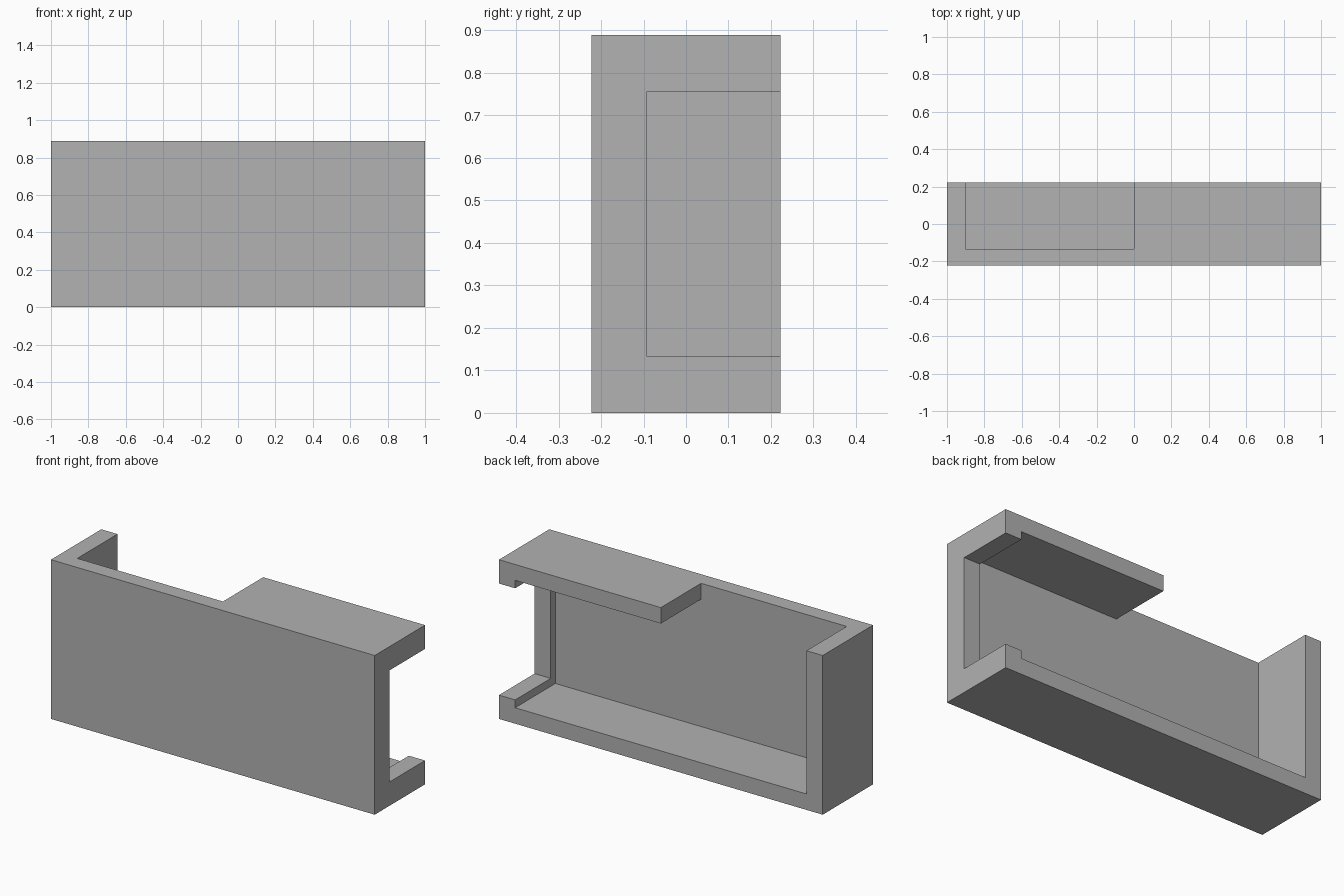
import bpy
import bmesh

cube = bpy.data.objects.get("Cube")
if cube:
    bpy.data.objects.remove(cube, do_unlink=True)

# Overall size and wall thicknesses
HALF_X, HALF_Y, HEIGHT = 1.0, 0.222, 0.889
WALL, END, LIP = 0.089, 0.1, 0.133
BEYOND = 0.1  # how far cutters reach past the body

grey = bpy.data.materials.new("plain_grey")
grey.use_nodes = True
colour = (0.445, 0.445, 0.445, 1.0)
grey.diffuse_color = colour
grey.node_tree.nodes["Principled BSDF"].inputs["Base Color"].default_value = colour


def extrude_profile(name, outline, y0, y1):
    """Solid made from an x-z outline, extruded from y0 to y1."""
    bm = bmesh.new()
    face = bm.faces.new([bm.verts.new((x, y0, z)) for x, z in outline])
    new = bmesh.ops.extrude_face_region(bm, geom=[face])["geom"]
    verts = [v for v in new if isinstance(v, bmesh.types.BMVert)]
    bmesh.ops.translate(bm, verts=verts, vec=(0, y1 - y0, 0))
    bmesh.ops.recalc_face_normals(bm, faces=bm.faces)
    mesh = bpy.data.meshes.new(name)
    bm.to_mesh(mesh)
    bm.free()
    mesh.materials.append(grey)
    obj = bpy.data.objects.new(name, mesh)
    bpy.context.collection.objects.link(obj)
    return obj


def rectangle(x0, x1, z0, z1):
    return [(x0, z0), (x1, z0), (x1, z1), (x0, z1)]


def cut(body, cutter):
    mod = body.modifiers.new(cutter.name, "BOOLEAN")
    mod.operation = "DIFFERENCE"
    mod.solver = "EXACT"
    mod.object = cutter
    bpy.context.view_layer.objects.active = body
    bpy.ops.object.modifier_apply(modifier=mod.name)
    bpy.data.objects.remove(cutter, do_unlink=True)


# Solid block
case = extrude_profile("open_case", rectangle(-HALF_X, HALF_X, 0, HEIGHT), -HALF_Y, HALF_Y)

# Cavity open to the back, with the right half of the top removed
inner = HALF_X - END
roof = HEIGHT - WALL
cavity = extrude_profile(
    "cavity_cutter",
    [(-inner, WALL), (inner, WALL), (inner, roof), (0, roof),
     (0, HEIGHT + BEYOND), (-inner, HEIGHT + BEYOND)],
    -HALF_Y + WALL, HALF_Y + BEYOND)
cut(case, cavity)

# Opening in the left end, leaving a low lip around it
opening = extrude_profile(
    "end_opening_cutter",
    rectangle(inner - BEYOND, HALF_X + BEYOND, LIP, HEIGHT - LIP),
    -HALF_Y + LIP - 0.003, HALF_Y + BEYOND)
cut(case, opening)
